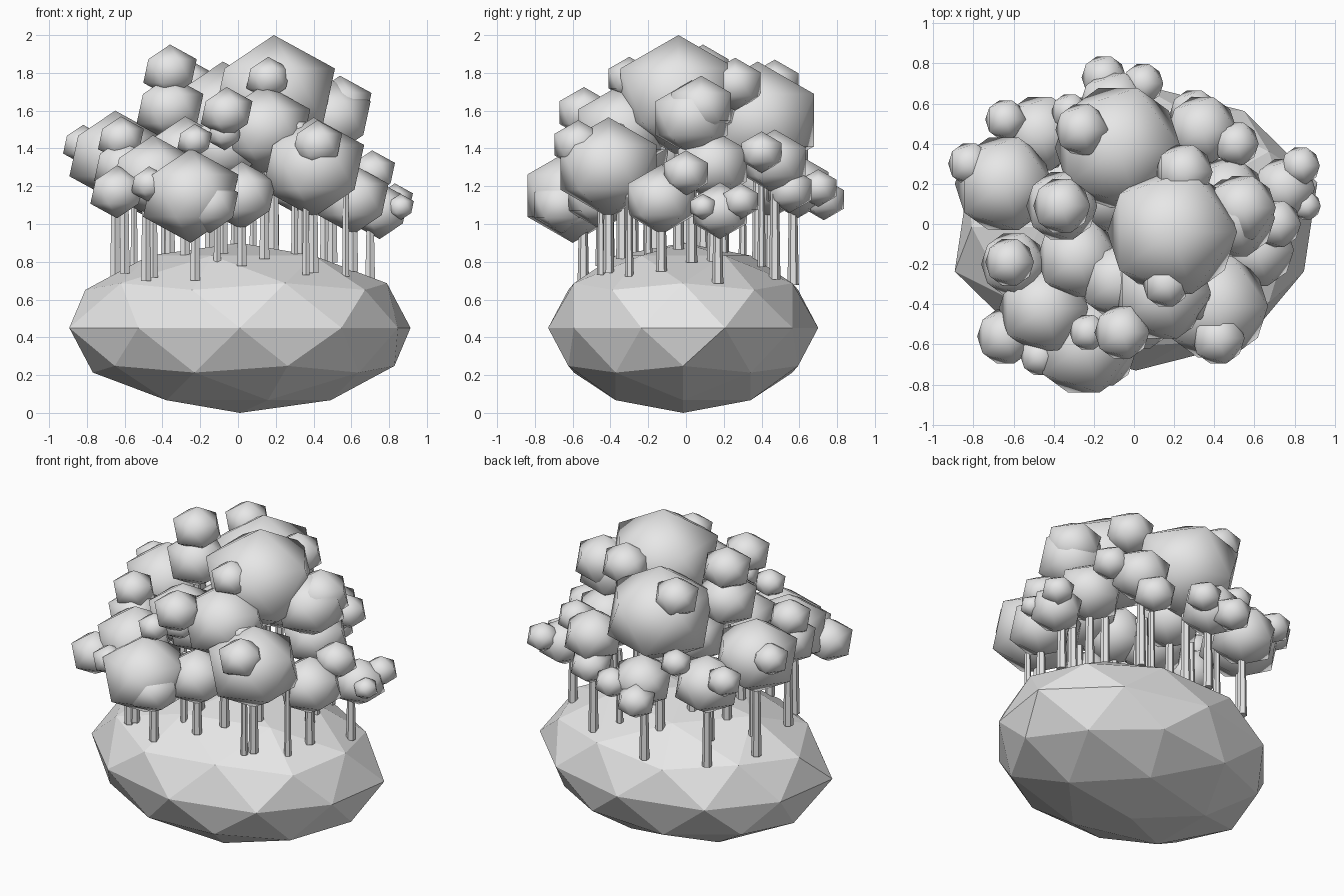
import bpy
import math

cube = bpy.data.objects.get("Cube")
if cube:
    bpy.data.objects.remove(cube, do_unlink=True)

grey = bpy.data.materials.new("pale_grey")
grey.use_nodes = True
grey.diffuse_color = (.8, .8, .8, 1)
grey.node_tree.nodes["Principled BSDF"].inputs["Base Color"].default_value = (.8, .8, .8, 1)

ROCK_CENTRE = (.01, -.015, .45)
ROCK_SIZE = (.915, .715, .45)


def finish(name, smooth=False):
    """Name the active object, bake its scale and give it the material."""
    obj = bpy.context.object
    obj.name = name
    bpy.ops.object.transform_apply(location=False, rotation=True, scale=True)
    obj.data.materials.append(grey)
    if smooth:
        bpy.ops.object.shade_smooth()
    return obj


def leaf_clump(name, x, y, z, r):
    """Twenty-sided smooth clump, a little wider than it is tall."""
    bpy.ops.mesh.primitive_ico_sphere_add(subdivisions=1, radius=r, location=(x, y, z))
    bpy.context.object.scale = (1.13, 1.13, 1)
    finish(name, True)


def rock_height(x, y):
    """Height of the rock surface under a point."""
    inside = 1 - (x / ROCK_SIZE[0]) ** 2 - ((y - ROCK_CENTRE[1]) / ROCK_SIZE[1]) ** 2
    return ROCK_CENTRE[2] + ROCK_SIZE[2] * math.sqrt(max(inside, 0))


def trunk(name, x, y, top, radius=.03):
    """Slim six-sided trunk, pulled inward until it stands on the rock."""
    reach = math.hypot(x / ROCK_SIZE[0], y / ROCK_SIZE[1])
    pull = min(1, .8 / max(reach, .01))
    x, y = x * pull, y * pull
    base = rock_height(x, y) - .03
    bpy.ops.mesh.primitive_cone_add(vertices=6, radius1=radius, radius2=radius * .7,
                                    depth=top - base, location=(x, y, (top + base) / 2))
    finish(name)


# Faceted rock base, its two narrow ends slightly skewed
bpy.ops.mesh.primitive_ico_sphere_add(subdivisions=2, radius=1, location=ROCK_CENTRE,
                                      rotation=(0, 0, math.pi))
bpy.context.object.scale = ROCK_SIZE
rock = finish("rock_base")
for v in rock.data.vertices:
    if abs(v.co.x) > .84:
        v.co.x += .15 * v.co.y

# Main canopies: x, y, z, radius
canopies = [
    (.19, -.04, 1.68, .32), (-.08, .38, 1.55, .31), (-.36, .09, 1.61, .175),
    (-.65, .2, 1.36, .24), (-.47, .45, 1.22, .19), (.34, .47, 1.33, .17),
    (-.6, -.2, 1.3, .16), (-.45, -.42, 1.25, .22), (-.64, -.56, 1.17, .14),
    (-.25, -.6, 1.15, .25), (.02, -.45, 1.15, .18), (.4, -.41, 1.3, .265),
    (.14, -.34, 1.5, .24), (-.28, -.17, 1.37, .2), (-.08, -.28, 1.4, .19),
    (.5, .03, 1.56, .2), (.61, -.13, 1.13, .185), (.75, .18, 1.07, .15),
    (-.1, .59, 1.2, .17), (.46, .14, 1.31, .19), (-.15, .15, 1.35, .19),
]
for i, (x, y, z, r) in enumerate(canopies):
    leaf_clump(f"canopy_{i}", x, y, z, r)
    trunk(f"trunk_{i}", x, y, z)

# Small clumps budding from the canopies
tufts = [
    (-.36, .09, 1.81, .14), (-.26, .47, 1.74, .13), (-.15, .73, 1.13, .11),
    (.045, .7, 1.19, .1), (-.82, .3, 1.42, .105), (-.64, .52, 1.31, .1),
    (.51, .4, 1.38, .11), (-.62, -.19, 1.45, .12), (.16, -.3, 1.77, .115),
    (-.47, -.66, 1.21, .095), (-.15, -.66, 1.1, .15), (.42, -.57, 1.42, .13),
    (-.06, -.54, 1.59, .135), (-.23, -.54, 1.44, .09), (-.07, -.5, 1.48, .09),
    (.25, .26, 1.74, .14), (.71, .0, 1.27, .12), (.83, .29, 1.12, .095),
    (.86, .09, 1.09, .07), (.54, .08, 1.62, .165), (.3, -.38, 1.48, .1),
    (.3, .55, 1.18, .12), (-.32, .56, 1.36, .09),
]
for i, (x, y, z, r) in enumerate(tufts):
    leaf_clump(f"leaf_tuft_{i}", x, y, z, r)

# Extra slender trunks filling the grove
for i, (x, y) in enumerate([(-.55, .1), (-.39, .3), (.08, .2), (.2, .4), (.3, -.2),
                            (.36, -.45), (-.11, -.4), (-.02, 0), (.57, -.3)]):
    trunk(f"slender_trunk_{i}", x, y, 1.25, .022)
